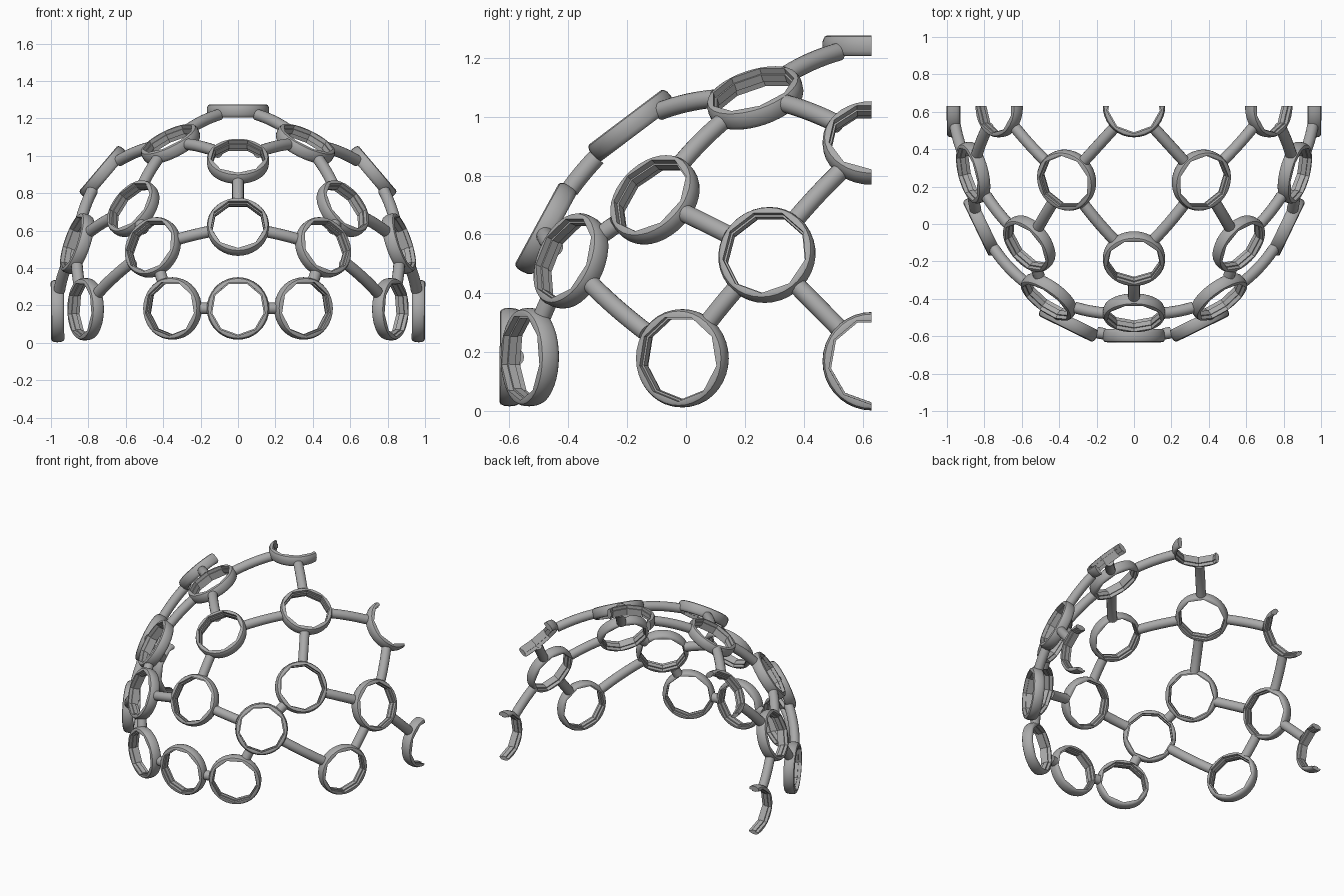
import bpy, bmesh, math
from mathutils import Vector

cube = bpy.data.objects.get("Cube")
if cube:
    bpy.data.objects.remove(cube, do_unlink=True)

GREY = (0.4, 0.4, 0.4, 1)
metal = bpy.data.materials.new("plain_grey")
metal.use_nodes = True
metal.diffuse_color = GREY
metal.node_tree.nodes["Principled BSDF"].inputs["Base Color"].default_value = GREY

# Dome shape: half an ellipsoid, cut flat at the back
CENTRE = Vector((0, 0.63, 0.18))
RADII = Vector((0.97, 1.24, 1.06))
BACK = 0.63
SEGS, SIDES = 36, 9

# Socket ring centres; those with x > 0 are mirrored
RINGS = {
    "front_low": (0, -0.597, 0.184), "front_middle": (0, -0.475, 0.62),
    "front_high": (0, -0.185, 0.97), "crown": (0, 0.63, 1.24),
    "corner_low": (0.35, -0.53, 0.184), "corner_middle": (0.455, -0.39, 0.51),
    "shoulder": (0.56, -0.105, 0.717), "upper": (0.36, 0.235, 1.063),
    "side_low": (0.815, -0.012, 0.18), "side_middle": (0.86, 0.275, 0.53),
    "back_low": (0.965, 0.63, 0.17), "back_high": (0.72, 0.63, 0.91),
}
LINKS = [
    ("front_low", "corner_low"), ("corner_low", "corner_middle"),
    ("corner_middle", "front_middle"), ("front_middle", "front_high"),
    ("front_high", "upper"), ("upper", "shoulder"),
    ("shoulder", "corner_middle"), ("corner_middle", "side_low"),
    ("side_low", "side_middle"), ("side_middle", "shoulder"),
    ("side_middle", "back_high"), ("side_middle", "back_low"),
    ("upper", "back_high"), ("upper", "crown"),
]

# Ring cross-section: radius, height, and whether it follows the nine-sided hole
PROFILE = [
    (0.152, 0.035, False), (0.160, 0.031, False), (0.166, 0.018, False),
    (0.167, 0.0, False), (0.165, -0.018, False), (0.160, -0.030, False),
    (0.153, -0.035, False), (0.148, -0.035, True), (0.148, -0.014, True),
    (0.140, -0.014, True), (0.140, 0.014, True), (0.147, 0.014, True),
    (0.147, 0.035, True),
]


def level(p):
    d = p - CENTRE
    return Vector((d.x / RADII.x, d.y / RADII.y, d.z / RADII.z)).length


def normal(p):
    d = p - CENTRE
    return Vector([d[i] / RADII[i] ** 2 for i in range(3)]).normalized()


def finish(bm, name):
    bmesh.ops.recalc_face_normals(bm, faces=bm.faces)
    mesh = bpy.data.meshes.new(name)
    bm.to_mesh(mesh)
    bm.free()
    mesh.materials.append(metal)
    obj = bpy.data.objects.new(name, mesh)
    bpy.context.collection.objects.link(obj)
    bpy.ops.object.select_all(action='DESELECT')
    obj.select_set(True)
    bpy.context.view_layer.objects.active = obj
    bpy.ops.object.shade_smooth_by_angle(angle=math.radians(36))


def loft(bm, sections, loop):
    rows = [[bm.verts.new(p) for p in s] for s in sections]
    pairs = list(zip(rows, rows[1:] + rows[:1]))
    for a, b in pairs if loop else pairs[:-1]:
        for i in range(len(a)):
            j = (i + 1) % len(a)
            bm.faces.new((a[i], a[j], b[j], b[i]))
    if not loop:
        bm.faces.new(rows[0])
        bm.faces.new(rows[-1])


def ring(name, c):
    n = normal(c)
    up = Vector((0, 1, 0)) if n.z > 0.95 else Vector((0, 0, 1))
    u = up.cross(n).normalized()
    v = n.cross(u)
    step = math.tau / SIDES
    sections = []
    for r, h, flat in PROFILE:
        pts = []
        for k in range(SEGS):
            a = k * math.tau / SEGS
            rr = r * math.cos(step / 2) / math.cos(a % step - step / 2) if flat else r
            # one corner of the hole points down
            pts.append(c + n * h + rr * (u * math.sin(a) - v * math.cos(a)))
        sections.append(pts)
    bm = bmesh.new()
    loft(bm, sections, True)
    # Slice the back rings at the flat back
    if c.y + 0.17 > BACK:
        cut = bmesh.ops.bisect_plane(
            bm, geom=bm.verts[:] + bm.edges[:] + bm.faces[:], dist=1e-5,
            plane_co=(0, BACK, 0), plane_no=(0, 1, 0), clear_outer=True)
        edges = [e for e in cut["geom_cut"] if isinstance(e, bmesh.types.BMEdge)]
        bmesh.ops.holes_fill(bm, edges=edges, sides=0)
    finish(bm, name)


def strut(name, a, b, radius=0.031, sides=16, steps=8):
    # Tube following the dome between the two ring rims
    length = (b - a).length
    t0 = 0.158 / length
    path = []
    for k in range(steps + 1):
        t = t0 + (1 - 2 * t0) * k / steps
        p = a.lerp(b, t)
        want = level(a) * (1 - t) + level(b) * t
        path.append(CENTRE + (p - CENTRE) * want / level(p))
    axis = (b - a).normalized()
    sections = []
    for p in path:
        w = axis.cross(normal(p)).normalized()
        n = w.cross(axis)
        sections.append([p + radius * (w * math.cos(q) + n * math.sin(q))
                         for q in (math.tau * i / sides for i in range(sides))])
    bm = bmesh.new()
    loft(bm, sections, False)
    finish(bm, name)


# Build both halves
for side, sx in (("left", 1), ("right", -1)):
    place = {k: Vector((x * sx, y, z)) for k, (x, y, z) in RINGS.items()}
    for key, c in place.items():
        if c.x:
            ring(f"{key}_ring_{side}", c)
        elif sx > 0:
            ring(f"{key}_ring", c)
    for i, j in LINKS:
        if place[i].x or place[j].x:
            strut(f"{i}_to_{j}_strut_{side}", place[i], place[j])
        elif sx > 0:
            strut(f"{i}_to_{j}_strut", place[i], place[j])
